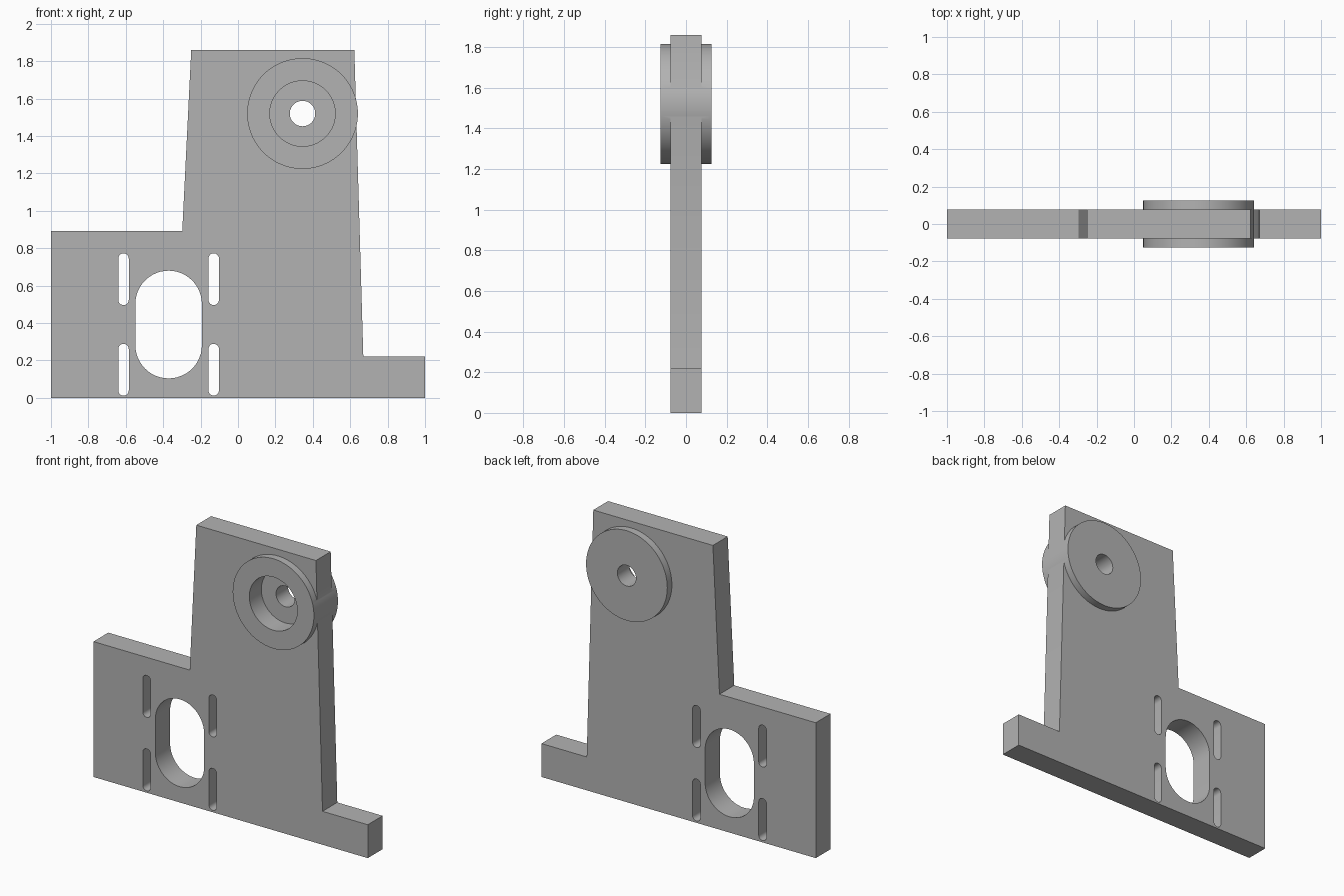
import bpy
import bmesh
import math
from mathutils import Vector

default = bpy.data.objects.get("Cube")
if default:
    bpy.data.objects.remove(default, do_unlink=True)

HALF = 0.077          # half thickness of the plate
BOSS_HALF = 0.125     # half length of the boss
BOSS_X, BOSS_Z = 0.345, 1.52

grey = bpy.data.materials.new("plain grey")
grey.use_nodes = True
colour = (0.45, 0.45, 0.45, 1)
grey.diffuse_color = colour
grey.node_tree.nodes["Principled BSDF"].inputs["Base Color"].default_value = colour


def extrude_profile(name, points, y0, y1):
    """Solid made by sweeping an x-z outline from y0 to y1."""
    bm = bmesh.new()
    face = bm.faces.new([bm.verts.new((x, y0, z)) for x, z in points])
    swept = bmesh.ops.extrude_face_region(bm, geom=[face])["geom"]
    verts = [g for g in swept if isinstance(g, bmesh.types.BMVert)]
    bmesh.ops.translate(bm, verts=verts, vec=Vector((0, y1 - y0, 0)))
    bmesh.ops.recalc_face_normals(bm, faces=bm.faces)
    mesh = bpy.data.meshes.new(name)
    bm.to_mesh(mesh)
    bm.free()
    mesh.materials.append(grey)
    obj = bpy.data.objects.new(name, mesh)
    bpy.context.collection.objects.link(obj)
    return obj


def slot_outline(x, z_low, z_high, r, steps=24):
    """Vertical slot with round ends; a circle when the height is 2r."""
    points = []
    for centre, start in ((z_high - r, 0), (z_low + r, math.pi)):
        for i in range(steps + 1):
            a = start + math.pi * i / steps
            p = (x + r * math.cos(a), centre + r * math.sin(a))
            if not points or math.dist(p, points[-1]) > 1e-5:
                points.append(p)
    if math.dist(points[0], points[-1]) < 1e-5:
        points.pop()
    return points


def disc(name, r, y0, y1, steps=48):
    outline = slot_outline(BOSS_X, BOSS_Z - r, BOSS_Z + r, r, steps)
    return extrude_profile(name, outline, y0, y1)


def combine(target, tool, operation):
    mod = target.modifiers.new(tool.name, "BOOLEAN")
    mod.operation = operation
    mod.solver = "EXACT"
    mod.object = tool
    bpy.context.view_layer.objects.active = target
    bpy.ops.object.modifier_apply(modifier=mod.name)
    bpy.data.objects.remove(tool, do_unlink=True)


# Plate with a wide foot and a tapered upright
bracket = extrude_profile("bracket_plate", [
    (-1, 0), (1, 0), (1, 0.22), (0.67, 0.22),
    (0.622, 1.86), (-0.25, 1.86), (-0.298, 0.892), (-1, 0.892)], -HALF, HALF)

# Round boss standing proud of both sides
combine(bracket, disc("boss", 0.296, -BOSS_HALF, BOSS_HALF), "UNION")

# Front counterbore and through bore
combine(bracket, disc("counterbore", 0.175, -0.3, 0), "DIFFERENCE")
combine(bracket, disc("bore", 0.068, -0.3, 0.3), "DIFFERENCE")

# Large oval window
window = slot_outline(-0.371, 0.104, 0.68, 0.178)
combine(bracket, extrude_profile("window", window, -0.3, 0.3), "DIFFERENCE")

# Four mounting slots around the window
for x in (-0.612, -0.13):
    for z in (0.012, 0.496):
        slot = slot_outline(x, z, z + 0.277, 0.028, 12)
        combine(bracket, extrude_profile("slot", slot, -0.3, 0.3), "DIFFERENCE")

# Smooth the curved walls, keep the edges sharp
bpy.ops.object.select_all(action="DESELECT")
bracket.select_set(True)
bpy.context.view_layer.objects.active = bracket
bpy.ops.object.shade_smooth_by_angle(angle=math.radians(25))
